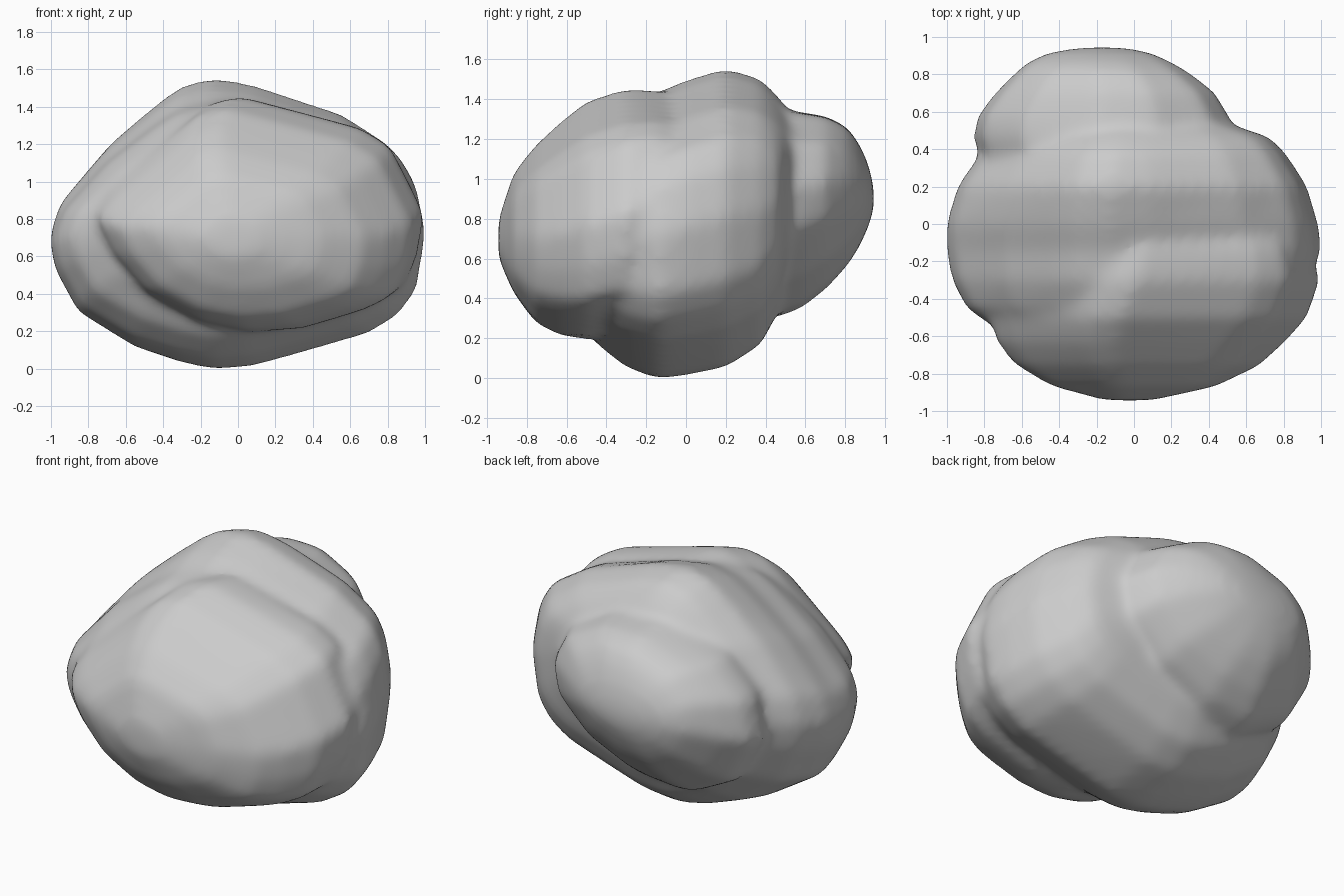
import bpy, bmesh

def add_lobe(bm, outline, stations):
    """Loft an x/z outline along y, fitted to (y, xmin, xmax, zmin, zmax) at each station."""
    xs = [p[0] for p in outline]
    zs = [p[1] for p in outline]
    x0, x1, z0, z1 = min(xs), max(xs), min(zs), max(zs)
    rings = []
    for y, a, b, c, d in stations:
        rings.append([bm.verts.new((a + (b - a) * (x - x0) / (x1 - x0), y,
                                    c + (d - c) * (z - z0) / (z1 - z0)))
                      for x, z in outline])
    n = len(outline)
    for r, s in zip(rings, rings[1:]):
        for i in range(n):
            j = (i + 1) % n
            bm.faces.new((r[i], r[j], s[j], s[i]))
    bm.faces.new(rings[0][::-1])
    bm.faces.new(rings[-1])

bm = bmesh.new()

# front lobe
add_lobe(bm,
         [(-.75, .88), (-.65, 1.01), (-.18, 1.42), (-.03, 1.46), (.15, 1.41), (.65, 1.27),
          (.81, 1.17), (.99, .8), (.96, .58), (.89, .41), (.75, .33), (.4, .22), (.12, .2),
          (-.15, .26), (-.45, .43), (-.65, .67)],
         [(-.935, -.17, .1, .6, .8), (-.86, -.45, .44, .43, 1.03), (-.75, -.64, .67, .28, 1.17),
          (-.63, -.74, .8, .22, 1.28), (-.5, -.77, .92, .2, 1.385), (-.3, -.7, .99, .26, 1.45),
          (-.14, -.6, .94, .4, 1.44), (.04, -.4, .82, .5, 1.37)])

# middle lobe
add_lobe(bm,
         [(-1, .73), (-.95, .9), (-.7, 1.2), (-.42, 1.43), (-.3, 1.51), (-.12, 1.55), (.1, 1.51),
          (.6, 1.35), (.87, 1.18), (.95, 1.04), (1, .78), (.95, .45), (.85, .31), (.7, .21),
          (.35, .1), (.08, .02), (-.12, 0), (-.3, .04), (-.55, .13), (-.85, .33), (-.97, .57)],
         [(-.55, -.74, .6, .35, 1.16), (-.45, -.89, .8, .18, 1.3), (-.3, -.97, .92, .06, 1.39),
          (-.14, -1, 1, 0, 1.43), (0, -1, .98, .02, 1.49), (.2, -.94, .92, .06, 1.55),
          (.37, -.82, .81, .17, 1.5), (.46, -.72, .72, .34, 1.41), (.53, -.45, .5, .6, 1.31)])

# back lobe
add_lobe(bm,
         [(-.86, .75), (-.8, 1.0), (-.6, 1.2), (-.2, 1.34), (.1, 1.33), (.4, 1.17), (.51, .95),
          (.47, .73), (.23, .49), (-.1, .34), (-.4, .31), (-.7, .46)],
         [(.2, -.7, .4, .4, 1.25), (.36, -.82, .49, .32, 1.33), (.46, -.86, .51, .31, 1.34),
          (.57, -.84, .51, .35, 1.33), (.7, -.74, .43, .45, 1.31), (.8, -.64, .3, .56, 1.26),
          (.86, -.57, .2, .65, 1.18), (.91, -.46, .09, .76, 1.07), (.937, -.28, -.05, .85, .95)])

bmesh.ops.recalc_face_normals(bm, faces=bm.faces)
mesh = bpy.data.meshes.new("boulder")
bm.to_mesh(mesh)
bm.free()
boulder = bpy.data.objects.new("boulder", mesh)
bpy.context.collection.objects.link(boulder)

# fuse the lobes into one skin, soften the creases, restore the lost thickness
remesh = boulder.modifiers.new("fuse", 'REMESH')
remesh.mode = 'VOXEL'
remesh.voxel_size = 0.025
remesh.use_smooth_shade = True
soften = boulder.modifiers.new("soften", 'SMOOTH')
soften.factor = 0.5
soften.iterations = 25
swell = boulder.modifiers.new("swell", 'DISPLACE')
swell.mid_level = 0
swell.strength = 0.008
